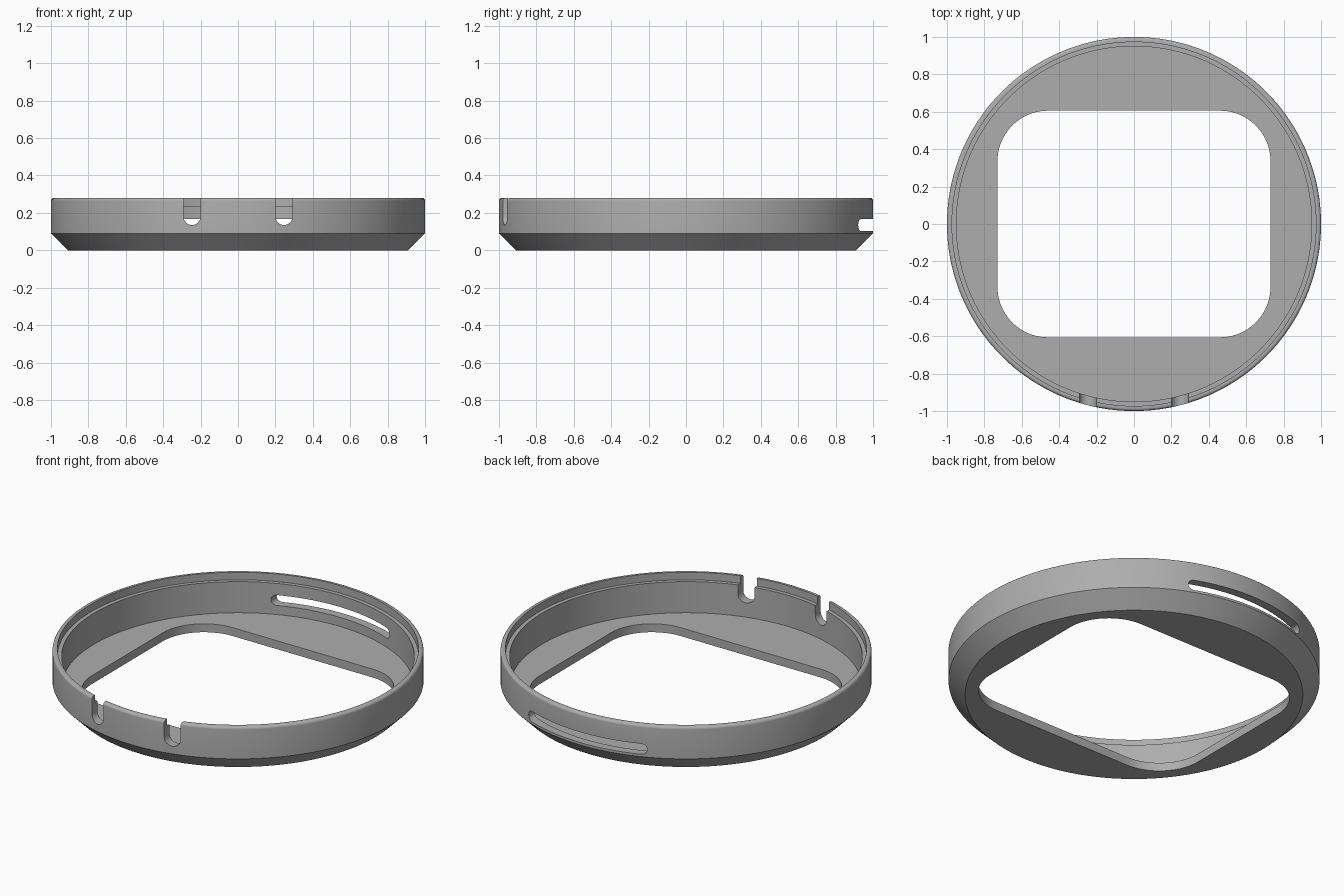
import bpy, bmesh, math
from mathutils import Vector

if "Cube" in bpy.data.objects:
    bpy.data.objects.remove(bpy.data.objects["Cube"])

grey = bpy.data.materials.new("mid_grey")
grey.diffuse_color = (0.42, 0.42, 0.42, 1)
grey.use_nodes = True
grey.node_tree.nodes["Principled BSDF"].inputs["Base Color"].default_value = grey.diffuse_color


def new_object(name, bm):
    bmesh.ops.recalc_face_normals(bm, faces=bm.faces)
    mesh = bpy.data.meshes.new(name)
    bm.to_mesh(mesh)
    bm.free()
    mesh.materials.append(grey)
    ob = bpy.data.objects.new(name, mesh)
    bpy.context.collection.objects.link(ob)
    return ob


def lathe(name, profile, steps):
    """Revolve an (r, z) profile that starts and ends on the axis."""
    bm = bmesh.new()
    verts = [bm.verts.new((r, 0, z)) for r, z in profile]
    edges = [bm.edges.new(p) for p in zip(verts, verts[1:])]
    bmesh.ops.spin(bm, geom=verts + edges, cent=(0, 0, 0), axis=(0, 0, 1),
                   angle=math.tau, steps=steps, use_merge=True)
    bmesh.ops.remove_doubles(bm, verts=bm.verts, dist=1e-5)
    return new_object(name, bm)


def rounded_rect(hw, hh, r, n):
    """Outline of a rounded rectangle centred on the origin."""
    pts = []
    for k, (sx, sy) in enumerate([(1, 1), (-1, 1), (-1, -1), (1, -1)]):
        for i in range(n + 1):
            a = math.pi / 2 * (k + i / n)
            pts.append((sx * (hw - r) + r * math.cos(a), sy * (hh - r) + r * math.sin(a)))
    return pts


def prism(name, points, direction):
    """Extrude a closed loop of 3D points."""
    bm = bmesh.new()
    face = bm.faces.new([bm.verts.new(p) for p in points])
    top = bmesh.ops.extrude_face_region(bm, geom=[face])["geom"]
    bmesh.ops.translate(bm, vec=Vector(direction),
                        verts=[v for v in top if isinstance(v, bmesh.types.BMVert)])
    bmesh.ops.remove_doubles(bm, verts=bm.verts, dist=1e-5)
    return new_object(name, bm)


# Dish: chamfered base, straight wall, rounded rim, inner ledge and floor
F = 0.016
rim = [(1 - F + F * math.cos(a), 0.28 - F + F * math.sin(a))
       for a in [math.pi / 2 * i / 5 for i in range(6)]]
profile = [(0, 0), (0.91, 0), (1, 0.09)] + rim + [
    (0.973, 0.28), (0.973, 0.235), (0.95, 0.235), (0.95, 0.05), (0, 0.05)]
ring = lathe("ring_housing", profile, 180)

# Cutters: floor opening, rear slot, two front notches open at the top
cutters = [
    prism("opening_cutter",
          [(x, y, -0.1) for x, y in rounded_rect(0.73, 0.606, 0.27, 14)], (0, 0, 0.25)),
    prism("rear_slot_cutter",
          [(x, 0.7, 0.135 + z) for x, z in rounded_rect(0.39, 0.031, 0.03, 6)], (0, 0.5, 0)),
]
for side in (-1, 1):
    arc = [math.pi + math.pi * i / 12 for i in range(13)]
    pts = [(side * 0.246 + 0.046 * math.cos(a), -1.2, 0.181 + 0.046 * math.sin(a)) for a in arc]
    pts += [(side * 0.246 + 0.046, -1.2, 0.4), (side * 0.246 - 0.046, -1.2, 0.4)]
    cutters.append(prism("notch_cutter", pts, (0, 0.5, 0)))

# Cut, then discard the cutters
for c in cutters:
    m = ring.modifiers.new(c.name, 'BOOLEAN')
    m.operation = 'DIFFERENCE'
    m.solver = 'EXACT'
    m.object = c
    c.hide_render = True
bpy.context.view_layer.objects.active = ring
ring.select_set(True)
for m in list(ring.modifiers):
    bpy.ops.object.modifier_apply(modifier=m.name)
for c in cutters:
    bpy.data.objects.remove(c)
bpy.ops.object.select_all(action='DESELECT')
ring.select_set(True)
bpy.ops.object.shade_smooth_by_angle(angle=math.radians(30))
